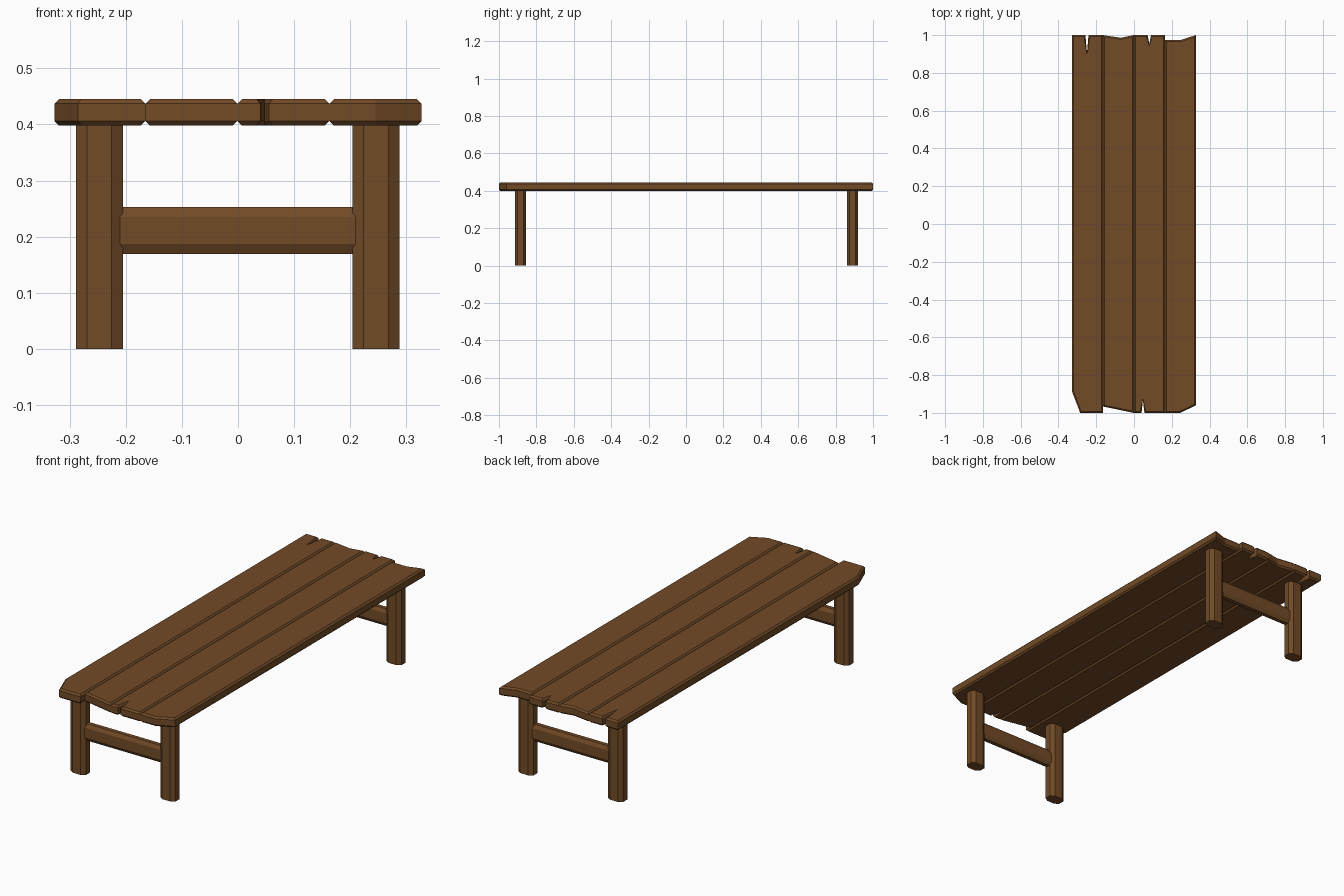
import bpy, bmesh
from mathutils import Vector, Matrix

if "Cube" in bpy.data.objects:
    bpy.data.objects.remove(bpy.data.objects["Cube"])

wood = bpy.data.materials.new("brown_wood")
wood.diffuse_color = (0.17, 0.07, 0.02, 1)
wood.use_nodes = True
wood.node_tree.nodes["Principled BSDF"].inputs["Base Color"].default_value = wood.diffuse_color


def loft(name, rings, matrix=Matrix()):
    """Skin a stack of matching rings and cap both ends."""
    bm = bmesh.new()
    vs = [[bm.verts.new(matrix @ Vector(p)) for p in r] for r in rings]
    n = len(vs[0])
    for a, b in zip(vs, vs[1:]):
        for i in range(n):
            j = (i + 1) % n
            bm.faces.new((a[i], a[j], b[j], b[i]))
    bm.faces.new(vs[0][::-1])
    bm.faces.new(vs[-1])
    bmesh.ops.recalc_face_normals(bm, faces=bm.faces[:])
    me = bpy.data.meshes.new(name)
    bm.to_mesh(me)
    bm.free()
    me.materials.append(wood)
    ob = bpy.data.objects.new(name, me)
    bpy.context.collection.objects.link(ob)
    return ob


def inset(pts, d):
    """Shrink a counter-clockwise outline, limiting the mitre at sharp notches."""
    out = []
    for i, p in enumerate(pts):
        p, a, b = Vector(p), Vector(pts[i - 1]), Vector(pts[(i + 1) % len(pts)])
        e, f = (p - a).normalized(), (b - p).normalized()
        n1, n2 = Vector((-e.y, e.x)), Vector((-f.y, f.x))
        m = (n1 + n2) / max(1 + n1.dot(n2), 0.3)
        out.append(p + m * d)
    return out


def plank(name, outline):
    small = inset(outline, 0.008)
    levels = [(small, 0.398), (outline, 0.406), (outline, 0.437), (small, 0.445)]
    loft(name, [[(p[0], p[1], z) for p in o] for o, z in levels])


def octagon(hx, hy, cx, cy):
    return [(hx - cx, -hy), (hx, cy - hy), (hx, hy - cy), (hx - cx, hy),
            (cx - hx, hy), (-hx, hy - cy), (-hx, cy - hy), (cx - hx, -hy)]


def bar(name, section, length, matrix):
    loft(name, [[(x, y, z) for x, y in section] for z in (0, length)], matrix)


# Four worn planks, outlines counter-clockwise from the front left
plank("plank_left", [(-0.327, -0.89), (-0.285, -1), (-0.165, -1), (-0.165, 1),
                     (-0.241, 1), (-0.249, 0.9), (-0.257, 1), (-0.327, 1)])
plank("plank_mid_left", [(-0.165, -0.966), (-0.001, -1), (-0.001, 1),
                         (-0.07, 0.986), (-0.165, 1)])
plank("plank_mid_right", [(-0.001, -1), (0.04, -1), (0.047, -0.93), (0.055, -1),
                          (0.163, -1), (0.163, 1), (0.09, 1), (0.081, 0.955),
                          (0.072, 1), (-0.001, 1)])
plank("plank_right", [(0.163, -1), (0.245, -1), (0.327, -0.96), (0.327, 1),
                      (0.25, 0.975), (0.163, 0.975)])

# Legs and cross rails at each end
leg_section = octagon(0.042, 0.03, 0.02, 0.014)
rail_section = octagon(0.042, 0.02, 0.018, 0.01)
for end, y in (("front", -0.885), ("back", 0.89)):
    for side, x in (("left", -0.247), ("right", 0.246)):
        bar(f"{end}_{side}_leg", leg_section, 0.402, Matrix.Translation((x, y, 0)))
    bar(f"{end}_rail", rail_section, 0.46,
        Matrix.Translation((-0.23, y, 0.211)) @ Matrix.Rotation(1.5707963, 4, 'Y'))
